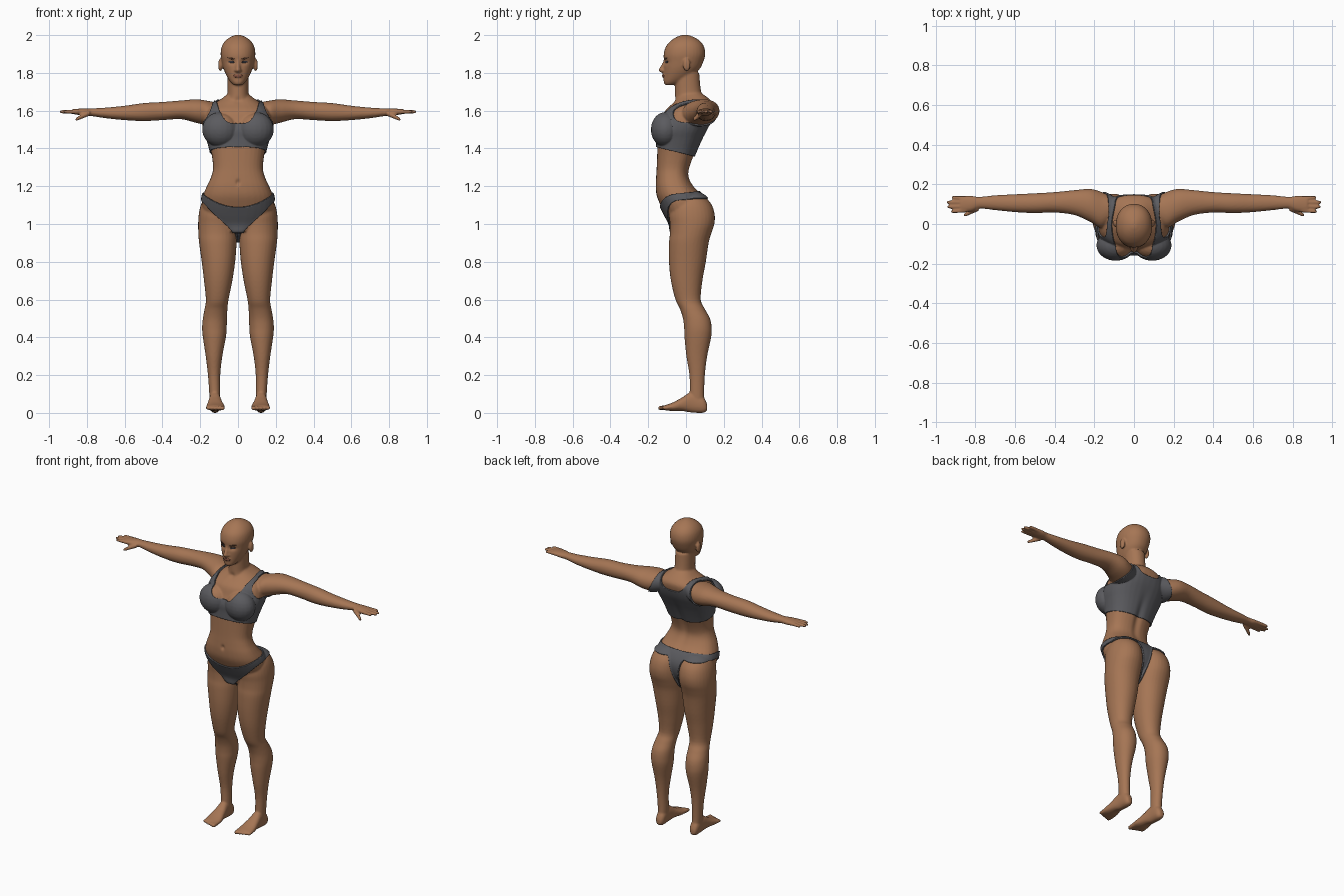
import bpy, bmesh, math

old = bpy.data.objects.get("Cube")
if old:
    bpy.data.objects.remove(old, do_unlink=True)


def material(name, rgb, rough=0.7):
    m = bpy.data.materials.new(name)
    m.use_nodes = True
    m.diffuse_color = (*rgb, 1)
    bsdf = next(n for n in m.node_tree.nodes if n.type == 'BSDF_PRINCIPLED')
    bsdf.inputs["Base Color"].default_value = (*rgb, 1)
    bsdf.inputs["Roughness"].default_value = rough
    return m


skin = material("warm brown skin", (0.38, 0.18, 0.09))
fabric = material("charcoal fabric", (0.105, 0.105, 0.115))
eye_dark = material("dark eye", (0.04, 0.04, 0.05))
brow_brown = material("dark brown brow", (0.1, 0.045, 0.025))
lip_brown = material("lip brown", (0.24, 0.09, 0.055))

bm = bmesh.new()
BOTH = (1, -1)


def spline(p, q, r, s, t):
    """Catmull-Rom blend of four rows of numbers."""
    return [0.5 * (2 * b + (c - a) * t + (2 * a - 5 * b + 4 * c - d) * t * t
                   + (3 * b - a - 3 * c + d) * t ** 3) for a, b, c, d in zip(p, q, r, s)]


def loft(rows, axis, flips=(1,), power=2.3, sides=32, steps=4):
    """Skin through rows of (position, low and high of one axis, low and high of the other)."""
    rings = []
    for i in range(len(rows) - 1):
        near = [rows[max(0, min(len(rows) - 1, i + k))] for k in (-1, 0, 1, 2)]
        rings += [spline(*near, k / steps) for k in range(steps)]
    rings.append(rows[-1])
    for flip in flips:
        loops = []
        for pos, a0, a1, b0, b1 in rings:
            loop = []
            for k in range(sides):
                ang = math.tau * k / sides
                c, s = math.cos(ang), math.sin(ang)
                a = (a0 + a1) / 2 + (a1 - a0) / 2 * math.copysign(abs(c) ** (2 / power), c)
                b = (b0 + b1) / 2 + (b1 - b0) / 2 * math.copysign(abs(s) ** (2 / power), s)
                co = {'x': (pos, a, b), 'y': (a, pos, b), 'z': (a, b, pos)}[axis]
                loop.append(bm.verts.new((co[0] * flip, co[1], co[2])))
            loops.append(loop)
        for lo, hi in zip(loops, loops[1:]):
            for k in range(sides):
                n = (k + 1) % sides
                bm.faces.new((lo[k], lo[n], hi[n], hi[k]))
        bm.faces.new(loops[0])
        bm.faces.new(loops[-1])


def blob(center, radii, flips=BOTH):
    """Ellipsoid, mirrored by default."""
    (x, y, z), (rx, ry, rz) = center, radii
    rows = []
    for k in range(13):
        ang = math.pi * (k + .25) / 12.5
        w = math.sin(ang)
        rows.append((z - rz * math.cos(ang), x - rx * w, x + rx * w, y - ry * w, y + ry * w))
    loft(rows, 'z', flips, 2, 20, 1)


def digit(start, end, r0, r1, axis):
    """Mirrored finger or toe with a rounded tip, given as (position, side, side)."""
    rows = []
    for t, full in ((0, 1), (.4, 1), (.8, 1), (.93, .8), (1, .35)):
        pos, a, b = (p + (q - p) * t for p, q in zip(start, end))
        r = (r0 + (r1 - r0) * t) * full
        rows.append((pos, a - r, a + r, b - r, b + r))
    loft(rows, axis, BOTH, 2, 14, 2)


# torso: height, half width, front, back
torso = [(.96, .06, -.08, .05), (1, .14, -.085, .09), (1.05, .18, -.11, .11), (1.1, .19, -.135, .11),
         (1.15, .185, -.155, .085), (1.2, .165, -.16, .04), (1.25, .142, -.158, .015),
         (1.3, .132, -.155, .02), (1.38, .142, -.152, .05), (1.45, .16, -.15, .08),
         (1.5, .175, -.15, .105), (1.55, .178, -.13, .13), (1.6, .165, -.11, .145),
         (1.635, .13, -.075, .145), (1.665, .085, -.05, .12), (1.69, .055, -.04, .085)]
loft([(z, -w, w, f, b) for z, w, f, b in torso], 'z', power=2.4)
blob((.092, -.108, 1.5), (.09, .07, .085))

# neck and head
neck = [(1.6, .075, -.07, .12), (1.66, .062, -.06, .1), (1.7, .055, -.058, .08), (1.8, .056, -.06, .07)]
head = [(1.735, .02, -.11, -.07), (1.75, .038, -.118, -.02), (1.78, .058, -.118, .03),
        (1.82, .076, -.118, .072), (1.86, .086, -.117, .092), (1.9, .092, -.118, .102),
        (1.94, .086, -.106, .095), (1.97, .067, -.08, .073), (1.99, .04, -.05, .04), (2.001, .012, -.02, .01)]
for part in (neck, head):
    loft([(z, -w, w, f, b) for z, w, f, b in part], 'z', power=2.15)

# ears, nose and mouth
blob((.094, .004, 1.842), (.011, .02, .034))
loft([(1.804, -.011, .011, -.136, -.1), (1.815, -.014, .014, -.146, -.1),
      (1.84, -.01, .01, -.132, -.1), (1.868, -.008, .008, -.12, -.1)], 'z', sides=16)
blob((.01, -.122, 1.813), (.01, .012, .008))
blob((0, -.115, 1.784), (.024, .011, .011), (1,))

# legs with buttocks: height, inner, outer, front, back
loft([(1.16, .05, .14, .01, .075), (1.14, .025, .175, -.04, .105), (1.1, .008, .197, -.08, .137),
      (1.05, .004, .208, -.09, .152), (1, .004, .211, -.085, .15), (.95, .004, .21, -.085, .134),
      (.9, .007, .206, -.09, .12), (.8, .015, .192, -.09, .105), (.7, .03, .18, -.08, .087),
      (.6, .05, .17, -.056, .078), (.55, .056, .177, -.032, .1), (.5, .058, .186, -.016, .127),
      (.45, .06, .19, -.01, .136), (.4, .064, .186, -.008, .133), (.3, .083, .171, .002, .112),
      (.2, .094, .159, .018, .1), (.1, .094, .152, .02, .096), (.04, .096, .148, .02, .1)], 'z', BOTH, 2.1)

# feet: depth, inner, outer, bottom, top
loft([(.112, .108, .138, .012, .045), (.09, .094, .15, 0, .085), (.03, .091, .153, .002, .11),
      (-.02, .082, .16, .01, .082), (-.07, .07, .168, .01, .055), (-.115, .07, .168, .014, .04)], 'y', BOTH)
for k in range(5):
    x = .083 + .0195 * k
    digit((-.095, x, .028), (-.147 + .006 * k, x, .025), .014 - .001 * k, .012 - .001 * k, 'y')

# arms: reach, front, back, bottom, top
loft([(.1, .03, .13, 1.55, 1.64), (.16, -.02, .16, 1.525, 1.652), (.22, .01, .177, 1.535, 1.66),
      (.3, .045, .171, 1.555, 1.654), (.4, .058, .161, 1.55, 1.646), (.5, .055, .155, 1.545, 1.64),
      (.6, .06, .15, 1.55, 1.626), (.7, .07, .145, 1.56, 1.616), (.78, .078, .137, 1.572, 1.612),
      (.82, .064, .142, 1.574, 1.612), (.875, .06, .142, 1.582, 1.608)], 'x', BOTH, 2.1)
for k, tip in enumerate((.925, .945, .947, .922)):
    digit((.845, .07 + .02 * k, 1.594), (tip, .062 + .024 * k, 1.594), .0115, .009, 'x')
digit((.785, .08, 1.588), (.862, .042, 1.552), .015, .01, 'x')

# fuse everything into one smooth body
bmesh.ops.recalc_face_normals(bm, faces=bm.faces)
mesh = bpy.data.meshes.new("body")
bm.to_mesh(mesh)
bm.free()
body = bpy.data.objects.new("body", mesh)
bpy.context.collection.objects.link(body)
fuse = body.modifiers.new("fuse", 'REMESH')
fuse.mode, fuse.voxel_size = 'VOXEL', 0.006
relax = body.modifiers.new("relax", 'SMOOTH')
relax.factor, relax.iterations = 0.5, 3
depsgraph = bpy.context.evaluated_depsgraph_get()
fused = bpy.data.meshes.new_from_object(body.evaluated_get(depsgraph))
body.modifiers.clear()
body.data = fused
fused.materials.clear()
fused.materials.append(skin)

# soft dents: eye sockets, navel, spine and collar hollow (place, radii, push in depth)
dents = [((.034, -.115, 1.858), (.022, .05, .013), .009), ((-.034, -.115, 1.858), (.022, .05, .013), .009),
         ((0, -.16, 1.22), (.01, .04, .014), .01), ((0, .05, 1.35), (.022, .09, .13), -.012),
         ((0, -.08, 1.655), (.016, .04, .016), .008)]
for v in fused.vertices:
    x, y, z = v.co
    for (px, py, pz), (rx, ry, rz), depth in dents:
        d = ((x - px) / rx) ** 2 + ((y - py) / ry) ** 2 + ((z - pz) / rz) ** 2
        if d < 9:
            v.co.y += depth * math.exp(-d)
fused.polygons.foreach_set("use_smooth", [True] * len(fused.polygons))


def cover(name, field, mat, thick):
    """Thin layer over the body wherever the field is positive, with a clean cut edge."""
    bm = bmesh.new()
    bm.from_mesh(fused)
    val = {v: field(abs(v.co.x), v.co.y, v.co.z) for v in bm.verts}
    far = [f for f in bm.faces if all(val[v] < 0 for v in f.verts)]
    bmesh.ops.delete(bm, geom=far, context='FACES')
    cuts = []
    for e in bm.edges:
        a, b = e.verts
        if val[a] * val[b] < 0:
            cuts.append((e, a, val[a] / (val[a] - val[b])))
    fresh = [bmesh.utils.edge_split(e, a, t)[1] for e, a, t in cuts]
    bmesh.ops.connect_verts(bm, verts=fresh)
    outside = [f for f in bm.faces if sum(val.get(v, 0) for v in f.verts) <= 0]
    bmesh.ops.delete(bm, geom=outside, context='FACES')
    me = bpy.data.meshes.new(name)
    bm.to_mesh(me)
    bm.free()
    me.materials.append(mat)
    ob = bpy.data.objects.new(name, me)
    bpy.context.collection.objects.link(ob)
    shell = ob.modifiers.new("thickness", 'SOLIDIFY')
    shell.thickness, shell.offset = thick, 1


def ease(v, lo, hi):
    t = max(0, min(1, (v - lo) / (hi - lo)))
    return t * t * (3 - 2 * t)


def top_field(x, y, z):
    if not 1.3 < z < 1.72 or x > .22:
        return -1
    neckline = 1.53 + .06 * ease(y, -.02, .1) + .12 * (x / .112) ** 4
    armhole = .128 + .07 * ((1.665 - z) / .15) ** 2
    return min(z - 1.37 + .25 * y, neckline - z, armhole - x)


def brief_field(x, y, z):
    if not .85 < z < 1.25 or x > .25:
        return -1
    back = ease(y, -.1, .06)
    waist = (1.09 + 2 * x * x) * (1 - back) + 1.168 * back
    front_leg = .925 + 1.05 * x
    back_leg = 1.132 - .3 * max(0, 1 - x / .065) ** 2
    return min(waist - z, z - front_leg * (1 - back) - back_leg * back)


def oval(cx, cz, rx, rz, tilt=0):
    """Field of a flat oval on the face."""
    def field(x, y, z):
        if y > -.06 or not 1.7 < z < 1.95:
            return -1
        return 1 - ((x - cx) / rx) ** 2 - ((z - cz - tilt * (x - cx)) / rz) ** 2
    return field


# clothing and face details
cover("crop_top", top_field, fabric, .008)
cover("briefs", brief_field, fabric, .008)
cover("eyes", oval(.035, 1.858, .017, .0065, .1), eye_dark, .002)
cover("eyebrows", oval(.037, 1.877, .022, .0045, .25), brow_brown, .002)
cover("lips", oval(0, 1.784, .025, .008), lip_brown, .002)
